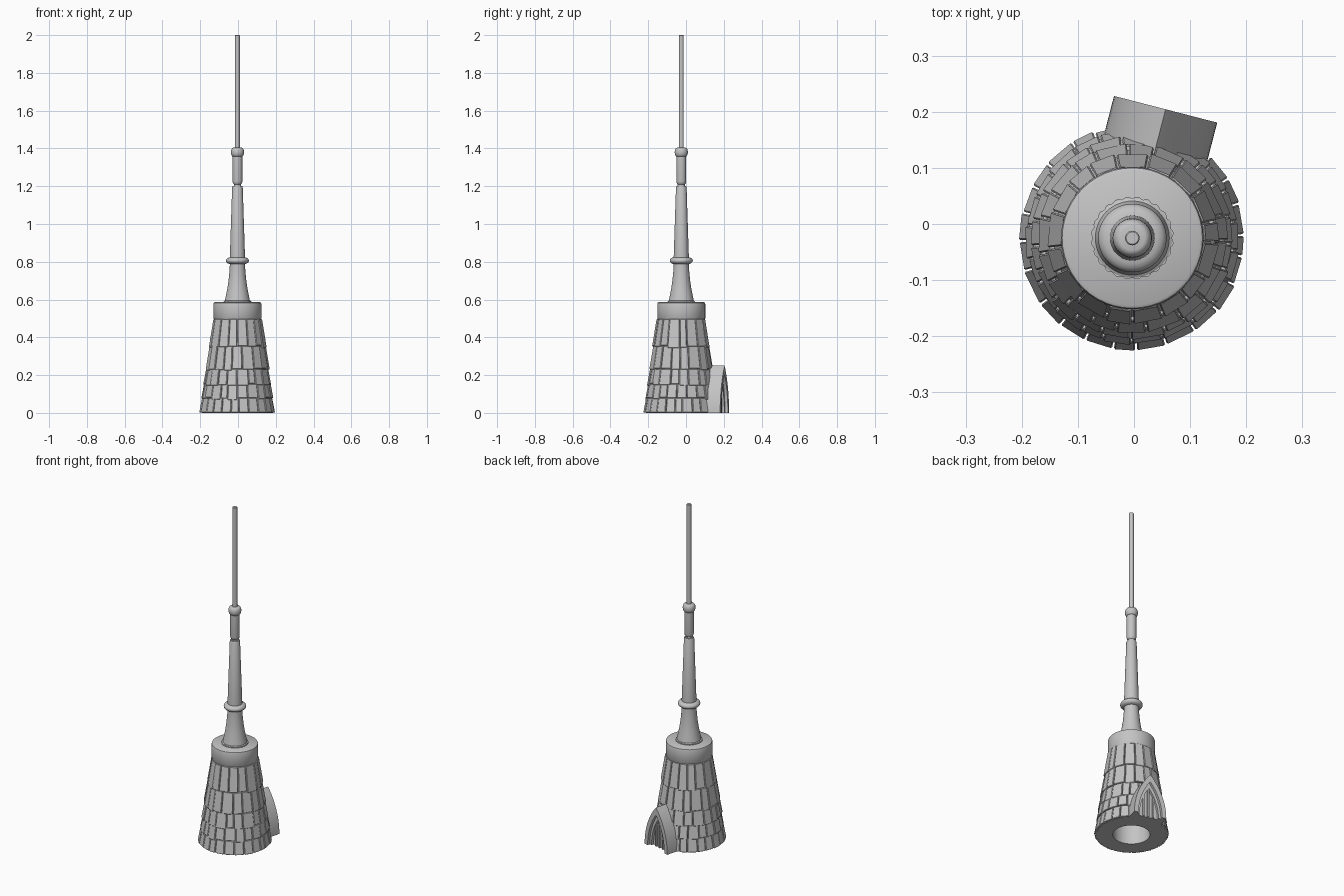
import bpy, bmesh, math, random
from mathutils import Matrix

random.seed(4)
if "Cube" in bpy.data.objects:
    bpy.data.objects.remove(bpy.data.objects["Cube"], do_unlink=True)

CX, CY = -0.003, -0.025          # tower axis
DORMER_TURN = math.radians(-14.5)

stone = bpy.data.materials.new("plain grey")
stone.use_nodes = True
stone.diffuse_color = (0.55, 0.55, 0.55, 1)
bsdf = stone.node_tree.nodes["Principled BSDF"]
bsdf.inputs["Base Color"].default_value = (0.55, 0.55, 0.55, 1)
bsdf.inputs["Roughness"].default_value = 0.8


def finish(name, bm, turn=0.0, smooth=False):
    """Turn a bmesh into a placed, coloured object."""
    bmesh.ops.recalc_face_normals(bm, faces=bm.faces)
    mesh = bpy.data.meshes.new(name)
    bm.to_mesh(mesh)
    bm.free()
    mesh.materials.append(stone)
    obj = bpy.data.objects.new(name, mesh)
    obj.matrix_world = Matrix.Translation((CX, CY, 0)) @ Matrix.Rotation(turn, 4, 'Z')
    bpy.context.collection.objects.link(obj)
    if smooth:
        bpy.ops.object.select_all(action='DESELECT')
        obj.select_set(True)
        bpy.context.view_layer.objects.active = obj
        bpy.ops.object.shade_smooth_by_angle(angle=math.radians(35))
    return obj


def lathe(name, profile, steps=48):
    """Revolve a list of (radius, height) points around the tower axis."""
    bm = bmesh.new()
    verts = [bm.verts.new((r, 0, z)) for r, z in profile]
    edges = [bm.edges.new(pair) for pair in zip(verts, verts[1:])]
    bmesh.ops.spin(bm, geom=verts + edges, cent=(0, 0, 0), axis=(0, 0, 1),
                   angle=2 * math.pi, steps=steps)
    bmesh.ops.remove_doubles(bm, verts=bm.verts, dist=1e-5)
    return finish(name, bm, smooth=True)


def bead(radius, half_height, z, inner, n=8):
    """Half-round moulding points from bottom to top."""
    return [(inner + (radius - inner) * math.cos(a), z + half_height * math.sin(a))
            for a in (math.pi * (i / n - 0.5) for i in range(n + 1))]


def wall_radius(z):
    return 0.195 - 0.136 * z


# Hollow tower core, open underneath
lathe("tower_core", [(0, 0.45), (0.1, 0.45), (0.1, 0), (wall_radius(0) - 0.007, 0),
                     (wall_radius(0.5) - 0.007, 0.5), (0, 0.5)])

# Collar on top of the stonework
lathe("top_collar", [(0, 0.495), (0.124, 0.495), (0.127, 0.5), (0.127, 0.577),
                     (0.125, 0.583), (0.12, 0.586), (0, 0.586)])

# Flared spire, neck and pole
lathe("spire", [(0, 0.58), (0.071, 0.58), (0.071, 0.592), (0.066, 0.595), (0.061, 0.62),
                (0.053, 0.66), (0.047, 0.70), (0.042, 0.75), (0.040, 0.79),
                (0.040, 0.83), (0.028, 1.195), (0.025, 1.202), (0, 1.202)])
lathe("spire_ring", bead(0.061, 0.018, 0.806, 0.036))
lathe("neck", [(0, 1.19), (0.019, 1.19), (0.019, 1.21), (0.024, 1.216),
               (0.026, 1.225), (0.026, 1.36), (0, 1.36)])
lathe("neck_ring", [(0, 1.35)] + bead(0.035, 0.024, 1.38, 0.022) + [(0, 1.404)])
lathe("pole", [(0, 1.39), (0.013, 1.39), (0.013, 1.998), (0.011, 2.0), (0, 2.0)], 24)

# Scalloped mortar edge at the foot of the spire
bm = bmesh.new()
rim = []
for i in range(96):
    a = 2 * math.pi * i / 96
    r = 0.070 + 0.004 * abs(math.sin(12 * a))
    rim.append(bm.verts.new((r * math.cos(a), r * math.sin(a), 0.584)))
base = bm.faces.new(rim)
top = bmesh.ops.extrude_face_region(bm, geom=[base])
bmesh.ops.translate(bm, vec=(0, 0, 0.007),
                    verts=[v for v in top["geom"] if isinstance(v, bmesh.types.BMVert)])
finish("spire_foot", bm)

# Courses of overlapping stones, each leaning outward at its lower edge
levels = [0.0, 0.08, 0.155, 0.235, 0.355, 0.498]
counts = [24, 22, 21, 19, 17]
for row, (z0, z1, count) in enumerate(zip(levels, levels[1:], counts)):
    bm = bmesh.new()
    start = random.random()
    joints = [2 * math.pi * (i + start + random.uniform(-0.17, 0.17)) / count
              for i in range(count)]
    joints.append(joints[0] + 2 * math.pi)
    for a0, a1 in zip(joints, joints[1:]):
        gap = 0.0016 / wall_radius(z0)
        drop = random.uniform(0.0, 0.012) if row else 0.0
        push = random.uniform(-0.002, 0.002)
        low, high = z0 - drop + 0.001, z1 - 0.002
        ring = []
        for z, out in ((low, 0.006), (high, 0.002)):
            outer = wall_radius(z) + out + push
            for r, a in ((outer - 0.03, a0 + gap), (outer, a0 + gap),
                         (outer, a1 - gap), (outer - 0.03, a1 - gap)):
                ring.append(bm.verts.new((r * math.cos(a), r * math.sin(a), z)))
        bm.faces.new(ring[:4])
        bm.faces.new(ring[4:])
        for i in range(4):
            j = (i + 1) % 4
            bm.faces.new((ring[i], ring[j], ring[j + 4], ring[i + 4]))
    course = finish(f"stone_course_{row + 1}", bm)
    bevel = course.modifiers.new("worn edges", 'BEVEL')
    bevel.width = 0.0025
    bevel.segments = 1


def arch(half, height, n=12):
    """Pointed arch outline from left foot over the apex to right foot."""
    c = (half * half - height * height) / (2 * half)
    radius = half - c
    sweep = math.atan2(height, -c)
    right = [(c + radius * math.cos(sweep * i / n), radius * math.sin(sweep * i / n))
             for i in range(n + 1)]
    right[-1] = (0, height)
    return [(-x, z) for x, z in right] + right[-2::-1]


def arch_band(name, outer, inner, back, front):
    """Arched frame between two pointed outlines, open at the floor."""
    bm = bmesh.new()
    rows = [[bm.verts.new((x, y, z)) for x, z in line]
            for line, y in ((outer, back), (outer, front), (inner, front), (inner, back))]
    for i in range(len(outer) - 1):
        for k in range(4):
            a, b = rows[k], rows[(k + 1) % 4]
            bm.faces.new((a[i], a[i + 1], b[i + 1], b[i]))
    for i in (0, -1):
        bm.faces.new([r[i] for r in rows])
    return finish(name, bm, DORMER_TURN, smooth=True)


# Doorway hood with a stepped inner frame
arch_band("doorway_arch", arch(0.095, 0.25), arch(0.070, 0.205), 0.11, 0.237)
arch_band("doorway_inner_frame", arch(0.071, 0.207), arch(0.056, 0.172), 0.11, 0.221)

# Recessed panel closing the doorway
bm = bmesh.new()
outline = arch(0.06, 0.18)
back = [bm.verts.new((x, 0.12, z)) for x, z in outline]
front = [bm.verts.new((x, 0.206, z)) for x, z in outline]
bm.faces.new(back)
bm.faces.new(front)
for i in range(len(outline)):
    j = (i + 1) % len(outline)
    bm.faces.new((back[i], back[j], front[j], front[i]))
finish("doorway_panel", bm, DORMER_TURN)

# Upright bars in the doorway
bm = bmesh.new()
for x, height in ((-0.028, 0.125), (0, 0.172), (0.028, 0.125)):
    bmesh.ops.create_cube(bm, size=1, matrix=Matrix.Translation((x, 0.205, height / 2))
                          @ Matrix.Diagonal((0.009, 0.02, height, 1)))
finish("doorway_bars", bm, DORMER_TURN)
